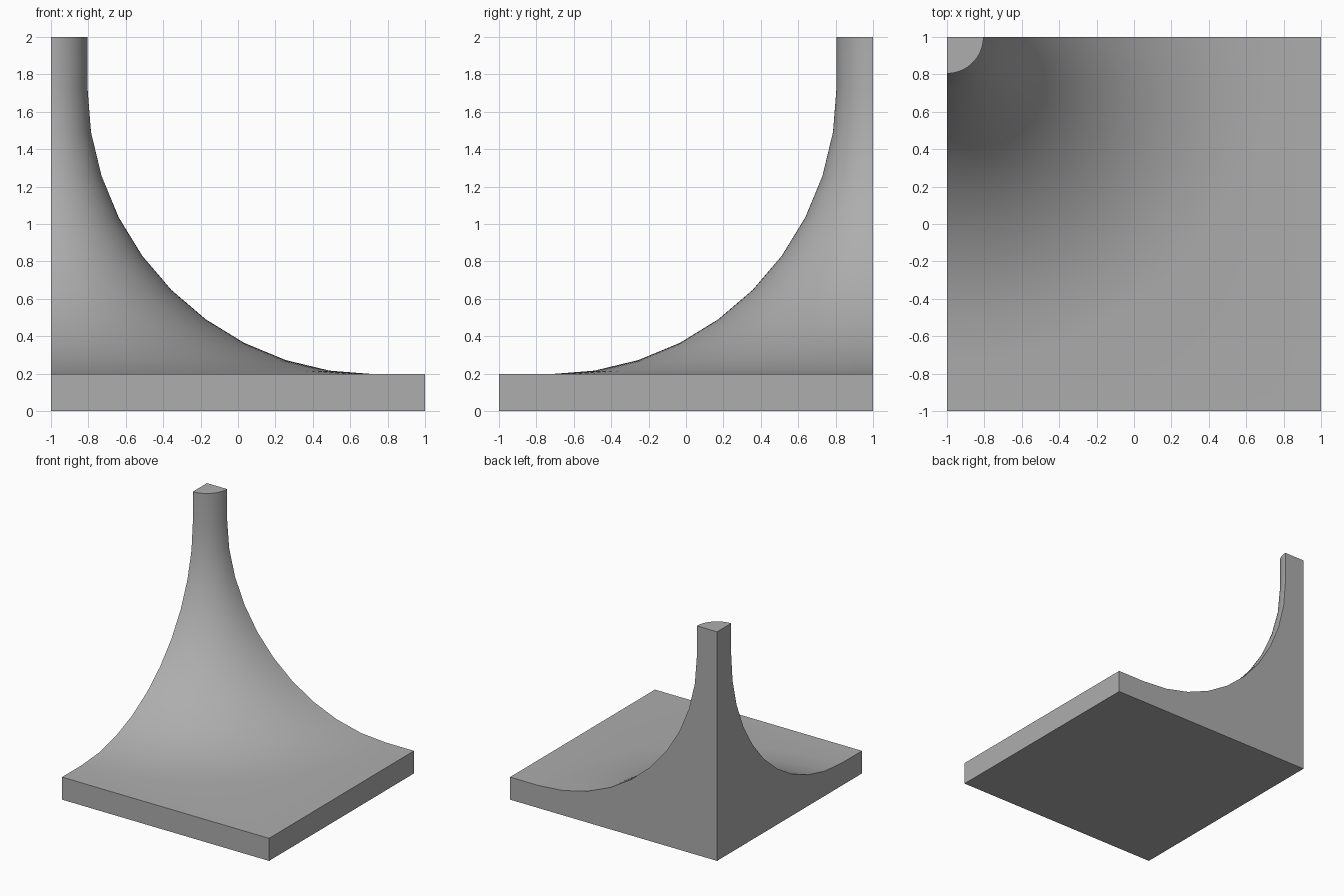
import bpy, bmesh
from math import sin, cos, pi

cube = bpy.data.objects.get("Cube")
if cube:
    bpy.data.objects.remove(cube, do_unlink=True)

THICK = 0.197     # base plate thickness
STEM = 0.195      # stem radius
FILLET = 1.535    # radius of the sweeping concave curve
STEPS = 10        # segments along the curve
SIDES = 24        # segments around the quarter turn
GREY = (0.42, 0.42, 0.42, 1)

# Material
grey = bpy.data.materials.new("mid grey")
grey.use_nodes = True
grey.diffuse_color = GREY
grey.node_tree.nodes["Principled BSDF"].inputs["Base Color"].default_value = GREY

# Profile as (radius, height): stem top, then the concave quarter curve
profile = [(STEM, 2.0)]
for i in range(STEPS + 1):
    a = pi / 2 * i / STEPS
    profile.append((STEM + FILLET * (1 - cos(a)), THICK + FILLET * (1 - sin(a))))

# Quarter turn of the profile about the back right corner
bm = bmesh.new()
rows = []
for r, z in profile:
    row = []
    for j in range(SIDES + 1):
        t = pi / 2 * j / SIDES
        row.append(bm.verts.new((-1 + r * cos(t), 1 - r * sin(t), z)))
    rows.append(row)
for upper, lower in zip(rows, rows[1:]):
    for j in range(SIDES):
        bm.faces.new((upper[j], lower[j], lower[j + 1], upper[j + 1]))

# Plate and wall corners
axis_top = bm.verts.new((-1, 1, 2))
corners = [(-1, -1), (1, -1), (1, 1)]
top = [bm.verts.new((x, y, THICK)) for x, y in corners]
low = [bm.verts.new((x, y, 0)) for x, y in corners + [(-1, 1)]]

bm.faces.new([axis_top] + rows[0])                               # stem cap
bm.faces.new(rows[-1] + top)                                     # plate top
bm.faces.new(low)                                                # underside
bm.faces.new((low[0], low[1], top[1], top[0]))                   # front edge
bm.faces.new((low[1], low[2], top[2], top[1]))                   # left edge
bm.faces.new([axis_top] + [r[0] for r in rows] + [top[2], low[2], low[3]])    # back wall
bm.faces.new([axis_top] + [r[-1] for r in rows] + [top[0], low[0], low[3]])   # right wall
bmesh.ops.recalc_face_normals(bm, faces=bm.faces)

mesh = bpy.data.meshes.new("flared_corner_block")
bm.to_mesh(mesh)
bm.free()
mesh.materials.append(grey)
block = bpy.data.objects.new("flared_corner_block", mesh)
bpy.context.collection.objects.link(block)

# Smooth sweep, sharp walls
bpy.ops.object.select_all(action='DESELECT')
block.select_set(True)
bpy.context.view_layer.objects.active = block
bpy.ops.object.shade_smooth_by_angle()
